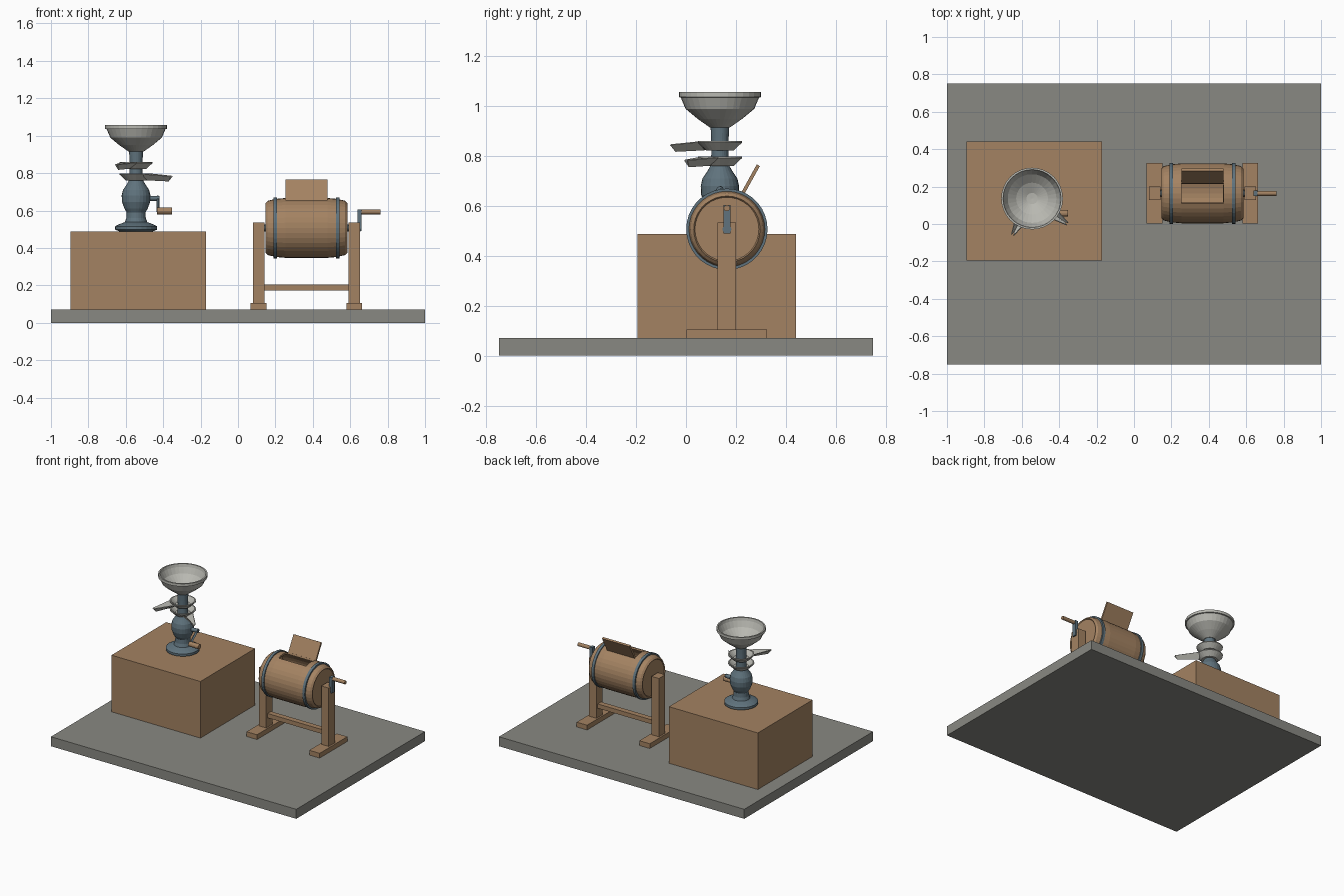
import bpy, bmesh, math
from mathutils import Vector, Matrix

cube = bpy.data.objects.get("Cube")
if cube:
    bpy.data.objects.remove(cube, do_unlink=True)


def material(name, rgb):
    m = bpy.data.materials.new(name)
    m.use_nodes = True
    m.diffuse_color = (*rgb, 1)
    m.node_tree.nodes["Principled BSDF"].inputs["Base Color"].default_value = (*rgb, 1)
    return m


WOOD = material("warm wood", (0.37, 0.225, 0.122))
STONE = material("grey stone", (0.25, 0.25, 0.225))
IRON = material("blue grey iron", (0.115, 0.17, 0.205))
TIN = material("pale tin", (0.48, 0.48, 0.44))


def finish(name, bm, mat):
    bmesh.ops.recalc_face_normals(bm, faces=bm.faces)
    me = bpy.data.meshes.new(name)
    bm.to_mesh(me)
    bm.free()
    me.materials.append(mat)
    ob = bpy.data.objects.new(name, me)
    bpy.context.collection.objects.link(ob)
    return ob


def box(name, lo, hi, mat):
    lo, hi = Vector(lo), Vector(hi)
    bm = bmesh.new()
    bmesh.ops.create_cube(bm, size=1)
    bmesh.ops.scale(bm, vec=hi - lo, verts=bm.verts)
    bmesh.ops.translate(bm, vec=(lo + hi) / 2, verts=bm.verts)
    return finish(name, bm, mat)


def rod(name, a, b, r, mat, sides=12):
    a, b = Vector(a), Vector(b)
    d = b - a
    bm = bmesh.new()
    bmesh.ops.create_cone(bm, cap_ends=True, segments=sides, radius1=r, radius2=r, depth=d.length)
    turn = d.to_track_quat('Z', 'Y').to_matrix().to_4x4()
    bmesh.ops.transform(bm, matrix=Matrix.Translation((a + b) / 2) @ turn, verts=bm.verts)
    return finish(name, bm, mat)


def lathe(profile, sides, place):
    """Spin (radius, height) pairs about z; a zero radius closes an end."""
    bm = bmesh.new()
    rings = []
    for r, h in profile:
        n = sides if r > 0 else 1
        rings.append([bm.verts.new((r * math.cos(math.tau * i / sides),
                                    r * math.sin(math.tau * i / sides), h)) for i in range(n)])
    for p, q in zip(rings, rings[1:]):
        for i in range(sides):
            j = (i + 1) % sides
            loop = [p[i % len(p)], p[j % len(p)], q[j % len(q)], q[i % len(q)]]
            bm.faces.new(list(dict.fromkeys(loop)))
    bmesh.ops.transform(bm, matrix=place, verts=bm.verts)
    return bm


# Ground slab and table block
box("base_slab", (-1, -0.75, 0), (1, 0.75, 0.07), STONE)
box("table_block", (-0.895, -0.195, 0.07), (-0.17, 0.442, 0.487), WOOD)

# Separator body
CX, CY = -0.545, 0.136
at_sep = Matrix.Translation((CX, CY, 0))
body = [(0, 0.487), (0.085, 0.487), (0.113, 0.498), (0.113, 0.515), (0.095, 0.525),
        (0.06, 0.538), (0.052, 0.56), (0.05, 0.59), (0.062, 0.61), (0.075, 0.645),
        (0.077, 0.68), (0.07, 0.71), (0.05, 0.74), (0.036, 0.765), (0.034, 0.83),
        (0.035, 0.87), (0.038, 0.93), (0, 0.93)]
finish("separator_body", lathe(body, 24, at_sep), IRON)

# Hopper bowl, hollow
bowl = [(0, 0.915), (0.04, 0.915), (0.09, 0.95), (0.138, 0.99), (0.157, 1.035), (0.165, 1.037),
        (0.165, 1.057), (0.155, 1.057), (0.15, 1.036), (0.13, 0.996), (0.085, 0.958),
        (0.03, 0.932), (0, 0.93)]
finish("hopper_bowl", lathe(bowl, 32, at_sep), TIN)


# Collecting dishes, each with a tapering V-shaped spout
def dish(name, z, direction, reach):
    prof = [(0, z), (0.055, z), (0.088, z + 0.032), (0.088, z + 0.038),
            (0.08, z + 0.038), (0.05, z + 0.01), (0, z + 0.01)]
    finish(name + "_dish", lathe(prof, 24, at_sep), TIN)
    d = Vector(direction).normalized()
    side = Vector((-d.y, d.x, 0))
    bm = bmesh.new()
    rows = []
    for dist, half, top, keel, back in ((0.07, 0.045, 0.036, 0.004, 0), (reach, 0.007, 0.024, -0.002, 0.02)):
        c = Vector((CX, CY, z)) + d * dist
        up = Vector((0, 0, 1))
        rows.append([bm.verts.new(p) for p in (c + side * half + up * top,
                                               c - d * back + up * keel,
                                               c - side * half + up * top)])
    for i in range(2):
        bm.faces.new((rows[0][i], rows[0][i + 1], rows[1][i + 1], rows[1][i]))
    ob = finish(name + "_spout", bm, TIN)
    mod = ob.modifiers.new("thickness", 'SOLIDIFY')
    mod.thickness = 0.005
    mod.offset = 0


dish("upper", 0.822, (-0.105, -0.196, 0), 0.222)
dish("lower", 0.76, (0.19, -0.136, 0), 0.234)

# Separator crank
rod("separator_shaft", (CX, CY, 0.665), (-0.42, CY, 0.665), 0.014, IRON)
rod("separator_crank_arm", (-0.428, CY + 0.01, 0.675), (-0.428, 0.05, 0.595), 0.009, IRON, 4)
rod("separator_handle", (-0.434, 0.057, 0.598), (-0.353, 0.057, 0.598), 0.018, WOOD)

# Barrel: spun about x, with the loading hatch left open
BX, BY, BZ = 0.366, 0.164, 0.507
along_x = Matrix.Translation((BX, BY, BZ)) @ Matrix.Rotation(math.pi / 2, 4, 'Y')
HATCH = 0.112
half = [(0, 0.213), (0.128, 0.213), (0.133, 0.219), (0.145, 0.207), (0.155, 0.165), (0.16, HATCH)]
staves = half + [(r, -h) for r, h in reversed(half)]
bm = lathe(staves, 36, along_x)
hole = []
for f in bm.faces:
    c = f.calc_center_median()
    if c.z > BZ and abs(c.x - BX) < HATCH and abs(math.atan2(c.y - BY, c.z - BZ)) < math.radians(20):
        hole.append(f)
bmesh.ops.delete(bm, geom=hole, context='FACES')
barrel = finish("barrel", bm, WOOD)
shell = barrel.modifiers.new("stave_thickness", 'SOLIDIFY')
shell.thickness = 0.012
shell.offset = -1

# Barrel hoops
for side, label in ((-1, "right"), (1, "left")):
    h = side * 0.167
    ring = [(0.148, h - 0.01), (0.163, h - 0.01), (0.163, h + 0.01), (0.148, h + 0.01), (0.148, h - 0.01)]
    hoop = lathe(ring, 36, along_x)
    bmesh.ops.remove_doubles(hoop, verts=hoop.verts, dist=0.0001)
    finish(label + "_hoop", hoop, IRON)

# Open hatch lid, hinged at the back edge and leaning backwards
lid = box("hatch_lid", (-HATCH, -0.007, 0), (HATCH, 0.007, 0.132), WOOD)
lid.location = (BX, 0.226, 0.648)
lid.rotation_euler.x = -math.radians(29)

# Stand: mirrored posts and feet, one rail
for side, label in ((-1, "right"), (1, "left")):
    for part, inner, outer, y0, y1, z0, z1 in (("post", 0.225, 0.285, 0.127, 0.2, 0.1, 0.535),
                                              ("foot", 0.213, 0.298, 0.003, 0.325, 0.07, 0.105)):
        xs = sorted((BX + side * inner, BX + side * outer))
        box(f"{label}_{part}", (xs[0], y0, z0), (xs[1], y1, z1), WOOD)
box("stand_rail", (0.13, 0.144, 0.173), (0.6, 0.184, 0.205), WOOD)

# Axle stubs and barrel crank
rod("right_axle", (0.1, BY, BZ), (0.16, BY, BZ), 0.018, IRON)
rod("left_axle", (0.57, BY, BZ), (0.655, BY, BZ), 0.018, IRON)
box("barrel_crank_arm", (0.638, 0.15, 0.49), (0.661, 0.178, 0.605), IRON)
rod("barrel_handle", (0.638, BY, 0.592), (0.762, BY, 0.592), 0.013, WOOD)
